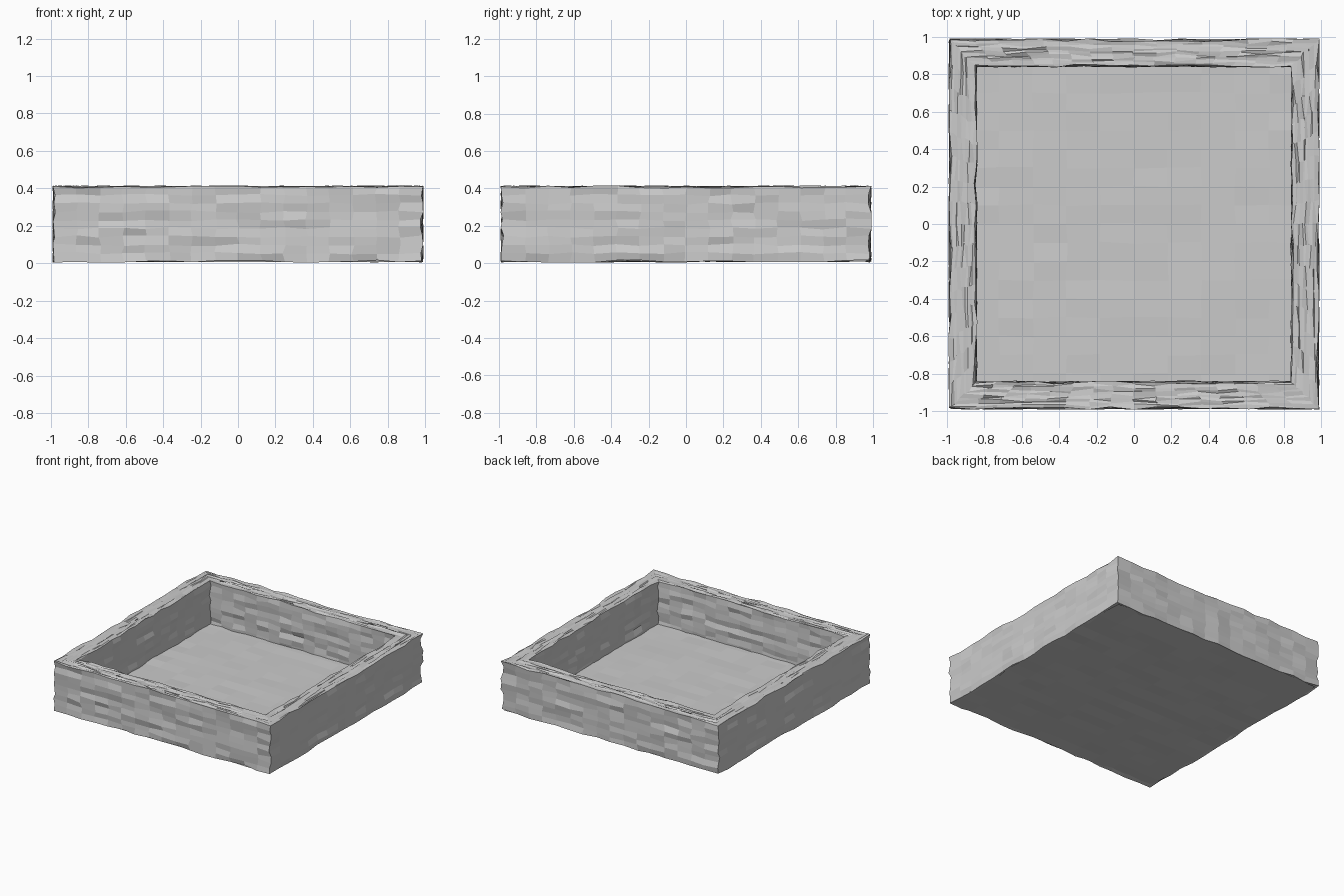
import bpy, bmesh, random
from mathutils import Vector

if "Cube" in bpy.data.objects:
    bpy.data.objects.remove(bpy.data.objects["Cube"])

random.seed(7)
OUT, INN, Z0, Z1, ZF = 0.983, 0.845, 0.010, 0.408, 0.055
COLS, ROWS, STRIPS = 16, 9, 10


def jitter(v, side, up):
    return v + Vector((random.uniform(-side, side),
                       random.uniform(-side, side),
                       random.uniform(-up, up)))


def finish(name, bm):
    bmesh.ops.recalc_face_normals(bm, faces=bm.faces)
    me = bpy.data.meshes.new(name)
    bm.to_mesh(me)
    bm.free()
    ob = bpy.data.objects.new(name, me)
    bpy.context.collection.objects.link(ob)
    return ob


def span(a, b, n):
    return [a + (b - a) * i / n for i in range(n + 1)]


# Wall: cross-section (outer face, rim, inner face) swept round a square
profile = [(OUT, z) for z in span(Z0, Z1, ROWS)]
profile += [(r, Z1) for r in span(OUT, INN, STRIPS)[1:]]
profile += [(INN, z) for z in span(Z1, ZF - 0.02, ROWS)[1:]]

bm = bmesh.new()
rings = []
for r, z in profile:
    ring = []
    for dx, dy in ((1, 0), (0, 1), (-1, 0), (0, -1)):
        for i in range(COLS):
            t = -1 + 2 * i / COLS
            p = Vector((dx * r - dy * r * t, dy * r + dx * r * t, z))
            p = jitter(p, 0.009, 0.007)
            p.z = max(p.z, 0.0)
            ring.append(bm.verts.new(p))
    rings.append(ring)
n = len(rings[0])
rings.append(rings[0])
for a, b in zip(rings, rings[1:]):
    for i in range(n):
        j = (i + 1) % n
        bm.faces.new((a[i], a[j], b[j], b[i]))
finish("tray_wall", bm)

# Base: thin slab with uneven tiles on top and underneath
bm = bmesh.new()
NX, NY, R = 10, 18, 0.972
layers = []
for z in (Z0, ZF):
    r = R if z == Z0 else 0.9
    grid = [[bm.verts.new(jitter(Vector((x, y, z)), 0.006, 0.004))
             for x in span(-r, r, NX)] for y in span(-r, r, NY)]
    for j in range(NY):
        for i in range(NX):
            bm.faces.new((grid[j][i], grid[j][i + 1],
                          grid[j + 1][i + 1], grid[j + 1][i]))
    layers.append(grid)
border = [e for e in bm.edges if e.is_boundary]
bmesh.ops.bridge_loops(bm, edges=border)
finish("tray_base", bm)
